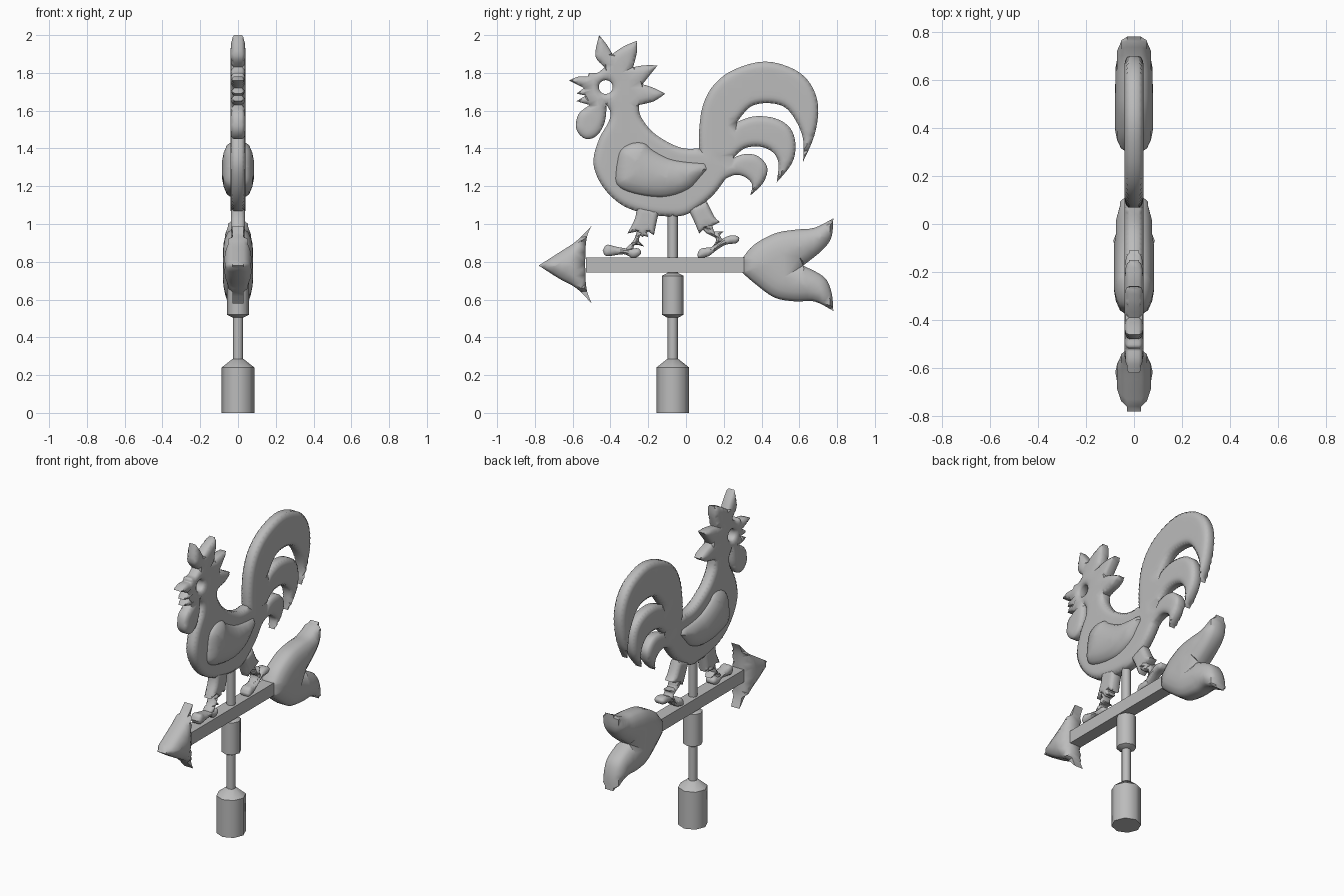
import bpy
import bmesh
from math import sqrt, sin, cos, pi
from mathutils import Vector
from mathutils.geometry import delaunay_2d_cdt, intersect_point_line

default_cube = bpy.data.objects.get("Cube")
if default_cube:
    bpy.data.objects.remove(default_cube, do_unlink=True)

# Single painted metal colour
METAL = (0.5, 0.5, 0.5, 1.0)
metal = bpy.data.materials.new("grey_metal")
metal.use_nodes = True
metal.diffuse_color = METAL
metal.node_tree.nodes["Principled BSDF"].inputs["Base Color"].default_value = METAL

parts = []


def add_object(name, bm):
    """Turn a bmesh into a named object with the metal material."""
    bmesh.ops.recalc_face_normals(bm, faces=bm.faces)
    mesh = bpy.data.meshes.new(name)
    bm.to_mesh(mesh)
    bm.free()
    mesh.materials.append(metal)
    obj = bpy.data.objects.new(name, mesh)
    bpy.context.collection.objects.link(obj)
    parts.append(obj)
    return obj


def smooth_outline(strokes, steps=4):
    """Closed outline from strokes in hundredths; corners stay sharp where strokes meet."""
    loop = []
    previous = Vector(strokes[-1][-1])
    for stroke in strokes:
        points = [previous] + [Vector(p) for p in stroke]
        previous = points[-1]
        if len(points) == 2:
            loop += [points[0].lerp(points[1], i / steps) for i in range(steps)]
            continue
        padded = [points[0]] + points + [points[-1]]
        for a, b, c, d in zip(padded, padded[1:], padded[2:], padded[3:]):
            for i in range(steps):
                t = i / steps
                loop.append(0.5 * (2 * b + (c - a) * t
                                   + (2 * a - 5 * b + 4 * c - d) * t ** 2
                                   + (3 * b - a - 3 * c + d) * t ** 3))
    scaled = [p / 100 for p in loop]
    return [p for i, p in enumerate(scaled) if (p - scaled[i - 1]).length > 0.001]


def distance_to(point, edges):
    best = 9.0
    for a, b in edges:
        near, t = intersect_point_line(point, a, b)
        near = a if t < 0 else b if t > 1 else Vector(near[:2])
        best = min(best, (point - near).length)
    return best


def is_inside(point, edges):
    hit = False
    for a, b in edges:
        if (a.y > point.y) != (b.y > point.y):
            if point.x < a.x + (point.y - a.y) * (b.x - a.x) / (b.y - a.y):
                hit = not hit
    return hit


def cushion(name, loops, rim, thick, radius, spacing=0.04):
    """Plate in the yz plane, swelling from a rim half-width to its full half-width."""
    edges = [(p, loop[(i + 1) % len(loop)]) for loop in loops for i, p in enumerate(loop)]
    points, constraints = [], []
    for loop in loops:
        first = len(points)
        points += loop
        constraints += [(first + i, first + (i + 1) % len(loop)) for i in range(len(loop))]

    # Inset rings that follow the outline, then a coarse filling grid
    for share in (0.12, 0.4, 0.7, 1.0):
        inset = radius * share
        for a, b in edges:
            normal = (b - a).orthogonal().normalized()
            for side in (inset, -inset):
                p = (a + b) / 2 + normal * side
                if is_inside(p, edges) and distance_to(p, edges) > inset * 0.93:
                    points.append(p)
    ys, zs = [p.x for p in loops[0]], [p.y for p in loops[0]]
    for i in range(int((max(ys) - min(ys)) / spacing) + 1):
        for j in range(int((max(zs) - min(zs)) / spacing) + 1):
            p = Vector((min(ys) + i * spacing, min(zs) + j * spacing))
            if is_inside(p, edges) and distance_to(p, edges) > radius * 1.1:
                points.append(p)

    flat, _, tris, *_ = delaunay_2d_cdt(points, constraints, [], 0, 0.002)
    bm = bmesh.new()
    left, right = [], []
    for p in flat:
        t = min(distance_to(p, edges) / radius, 1)
        half = rim + (thick - rim) * sqrt(max(0, 1 - (1 - t) ** 2))
        left.append(bm.verts.new((half, p.x, p.y)))
        right.append(bm.verts.new((-half, p.x, p.y)))
    border = {}
    for tri in tris:
        if not is_inside(sum((flat[i] for i in tri), Vector((0, 0))) / len(tri), edges):
            continue
        bm.faces.new([left[i] for i in tri])
        bm.faces.new([right[i] for i in reversed(tri)])
        for i, a in enumerate(tri):
            b = tri[(i + 1) % len(tri)]
            border.setdefault(frozenset((a, b)), []).append((a, b))
    for uses in border.values():
        if len(uses) == 1:
            a, b = uses[0]
            bm.faces.new((left[b], left[a], right[a], right[b]))
    bmesh.ops.delete(bm, geom=[v for v in bm.verts if not v.link_faces], context="VERTS")
    return add_object(name, bm)


def turned(name, profile, y, sides=8):
    """Turned part around a vertical axis from (radius, height) pairs."""
    bm = bmesh.new()
    rings = [[bm.verts.new((r * cos(2 * pi * k / sides), y + r * sin(2 * pi * k / sides), z))
              for k in range(sides)] for r, z in profile]
    for low, high in zip(rings, rings[1:]):
        for k in range(sides):
            n = (k + 1) % sides
            bm.faces.new((low[k], low[n], high[n], high[k]))
    bm.faces.new(rings[0])
    bm.faces.new(rings[-1])
    return add_object(name, bm)


# Rooster outline: beak, comb and nape
head = [
    [(-57, 178), (-52, 178)], [(-51, 180), (-47, 180), (-43, 183)],
    [(-48, 189), (-46, 200)], [(-42, 195), (-39, 190)],
    [(-33, 194), (-26, 197)], [(-26, 191), (-28, 183)],
    [(-22, 184), (-15, 184)], [(-19, 179), (-23, 174)],
    [(-17, 172), (-11, 169)], [(-17, 165), (-25, 163)],
    [(-24, 157), (-18, 149), (-9, 143), (-1, 140), (7, 140)],
]
# Three curved tail feathers
tail = [
    [(7, 150), (9, 163), (15, 174), (26, 182), (42, 186), (57, 182), (66, 174),
     (70, 162), (68, 147), (62, 133)],
    [(62, 145), (58, 155), (52, 162), (43, 164), (34, 162), (27, 154)],
    [(36, 157), (47, 156), (55, 151), (58, 142), (56, 132), (48, 122)],
    [(49, 132), (46, 138), (39, 141), (31, 140), (25, 135)],
    [(31, 137), (38, 136), (43, 130), (41, 122), (34, 115)],
    [(35, 121), (31, 125), (26, 126), (21, 124)],
]
# Belly, breast, wattle and lower beak
breast = [
    [(15, 116), (7, 109), (0, 105), (-7, 104), (-19, 105), (-32, 109), (-41, 116),
     (-47, 125), (-49, 134), (-46, 145), (-41, 154), (-40, 159), (-42, 163)],
    [(-43, 154), (-47, 147), (-53, 145), (-58, 150), (-57, 158), (-51, 163)],
    [(-58, 165)], [(-53, 168)], [(-58, 169)], [(-54, 172)], [(-62, 176)],
]
eye_hole = [Vector((-0.425 + 0.037 * cos(k * pi / 8), 1.725 + 0.037 * sin(k * pi / 8)))
            for k in range(16)]
cushion("rooster_body", [smooth_outline(head + tail + breast), eye_hole], 0.02, 0.04, 0.045)

# Raised wing on both sides
wing = [
    [(-37, 131), (-35, 139), (-29, 143), (-22, 143), (-17, 139), (-6, 134), (14, 132)],
    [(8, 125), (1, 118), (-12, 114), (-28, 116), (-37, 121), (-37, 131)],
]
cushion("wings", [smooth_outline(wing)], 0.034, 0.086, 0.14)

# Legs: feathered thigh, shank with spurs, and foot
legs = {
    "front_thigh": [[(-27, 103), (-31, 95)], [(-26, 96)], [(-23, 93)], [(-20, 96)],
                    [(-17, 94)], [(-16, 99), (-14, 108)], [(-26, 110)]],
    "front_shank": [[(-26, 96)], [(-28, 91), (-33, 86)], [(-28, 86)], [(-27, 89), (-22, 88)],
                    [(-25, 91)], [(-24, 94), (-20, 93)], [(-21, 97)]],
    "front_foot": [[(-44, 86), (-42, 89), (-37, 88), (-31, 87), (-25, 87), (-24, 84),
                    (-28, 82), (-33, 84), (-42, 83), (-44, 86)]],
    "rear_thigh": [[(4, 102), (7, 95)], [(10, 98)], [(15, 95)], [(14, 99)], [(18, 101)],
                   [(15, 104), (11, 112)], [(1, 108)]],
    "rear_shank": [[(8, 98)], [(11, 95)], [(16, 92), (14, 88)], [(20, 91)],
                   [(18, 94), (20, 96)], [(15, 96)], [(14, 98)]],
    "rear_foot": [[(6, 84), (8, 87), (14, 88), (19, 92), (24, 94), (28, 93), (27, 90),
                   (21, 89), (16, 86), (12, 83), (7, 82), (6, 84)]],
}
for name, strokes in legs.items():
    cushion(name, [smooth_outline(strokes)], 0.02, 0.038, 0.03)

# Wind arrow: head, fletching and square shaft
arrow_head = [
    [(-67, 85), (-58, 91), (-50, 99)], [(-53, 90), (-53, 68), (-50, 58)],
    [(-58, 66), (-67, 71), (-78, 78)],
]
fletching = [
    [(30, 82)], [(36, 89), (47, 95), (58, 97), (68, 98), (78, 103)],
    [(77, 93), (72, 86), (62, 78)], [(73, 72), (77, 64), (78, 54)],
    [(68, 59), (58, 59), (47, 61), (37, 68), (30, 74)],
]
for name, strokes in (("arrow_head", arrow_head), ("arrow_fletching", fletching)):
    cushion(name, [smooth_outline(strokes)], 0.03, 0.08, 0.12)

bm = bmesh.new()
bmesh.ops.create_cube(bm, size=1)
for v in bm.verts:
    v.co = (v.co.x * 0.08, v.co.y * 0.84 - 0.11, v.co.z * 0.08 + 0.783)
add_object("arrow_shaft", bm)

# Post: pole, swivel sleeve and base with sloped shoulder
POST_Y = -0.07
turned("pole", [(0.027, 0.2), (0.027, 1.1)], POST_Y)
turned("swivel_sleeve", [(0.03, 0.505), (0.058, 0.52), (0.058, 0.725), (0.03, 0.74)], POST_Y)
turned("base", [(0.087, 0), (0.087, 0.24), (0.03, 0.285)], POST_Y)

# Smooth shading with crisp edges
bpy.ops.object.select_all(action="DESELECT")
for obj in parts:
    obj.select_set(True)
bpy.context.view_layer.objects.active = parts[0]
bpy.ops.object.shade_smooth_by_angle(angle=0.82)
